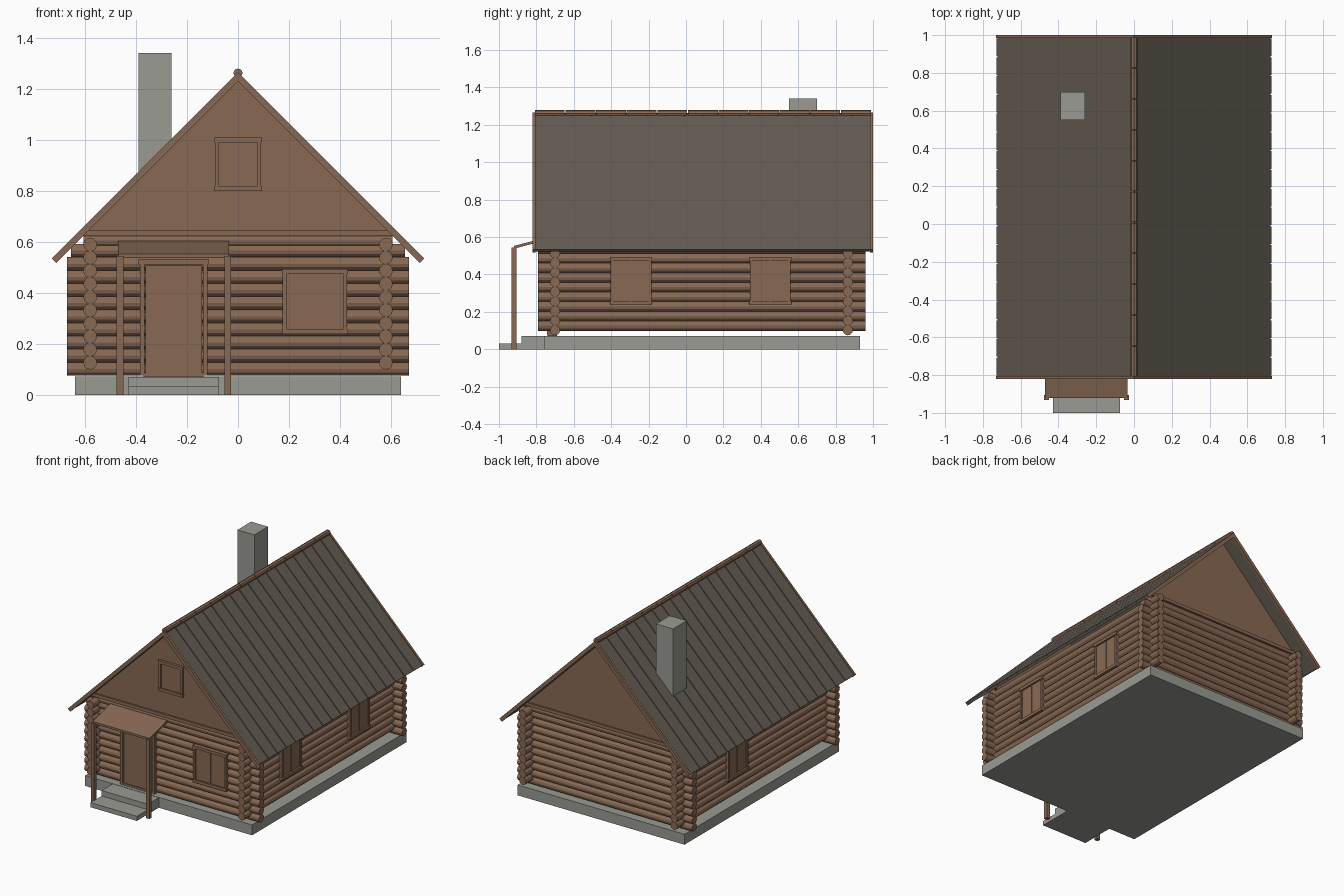
import bpy, bmesh, math
from mathutils import Matrix, Vector

if "Cube" in bpy.data.objects:
    bpy.data.objects.remove(bpy.data.objects["Cube"])


def lin(c):
    c /= 255
    return c / 12.92 if c < 0.04 else ((c + 0.055) / 1.055) ** 2.4


def material(name, r, g, b):
    m = bpy.data.materials.new(name)
    m.diffuse_color = (lin(r), lin(g), lin(b), 1)
    m.use_nodes = True
    m.node_tree.nodes["Principled BSDF"].inputs["Base Color"].default_value = m.diffuse_color
    return m


WOOD = material("brown wood", 136, 105, 84)
ROOF = material("dark roof", 99, 91, 82)
STONE = material("grey stone", 152, 155, 146)


def finish(name, bm, mat):
    bmesh.ops.recalc_face_normals(bm, faces=bm.faces)
    me = bpy.data.meshes.new(name)
    bm.to_mesh(me)
    bm.free()
    me.materials.append(mat)
    ob = bpy.data.objects.new(name, me)
    bpy.context.collection.objects.link(ob)
    return ob


def add_box(bm, x0, x1, y0, y1, z0, z1):
    size = (abs(x1 - x0), abs(y1 - y0), abs(z1 - z0))
    mid = Vector((x0 + x1, y0 + y1, z0 + z1)) / 2
    bmesh.ops.create_cube(bm, size=1, matrix=Matrix.Translation(mid) @ Matrix.Diagonal((*size, 1)))


def add_log(bm, axis, a, b, p, z, r=0.027, n=12):
    """Log along x or y from a to b; p is the position on the other axis."""
    if axis == 'x':
        mid, rot = Vector(((a + b) / 2, p, z)), Matrix.Rotation(math.pi / 2, 4, 'Y')
    else:
        mid, rot = Vector((p, (a + b) / 2, z)), Matrix.Rotation(math.pi / 2, 4, 'X')
    bmesh.ops.create_cone(bm, cap_ends=True, segments=n, radius1=r, radius2=r,
                          depth=b - a, matrix=Matrix.Translation(mid) @ rot)


def add_prism(bm, profile, a, b, axis='y'):
    """Extrude a closed profile along y (points x,z) or along x (points y,z)."""
    put = (lambda p, t: (p[0], t, p[1])) if axis == 'y' else (lambda p, t: (t, p[0], p[1]))
    lo = [bm.verts.new(put(p, a)) for p in profile]
    hi = [bm.verts.new(put(p, b)) for p in profile]
    bm.faces.new(lo)
    bm.faces.new(hi)
    n = len(profile)
    for i in range(n):
        bm.faces.new((lo[i], lo[(i + 1) % n], hi[(i + 1) % n], hi[i]))


def box(name, mat, *dims):
    bm = bmesh.new()
    add_box(bm, *dims)
    return finish(name, bm, mat)


def chevron(top, bottom, reach):
    """Roof cross-section at 45 degrees with ends cut square to the slope."""
    t = (top - bottom) / 2
    right = [(0, top), (reach, top - reach), (reach - t, bottom - reach + t), (0, bottom)]
    return right + [(-x, z) for x, z in right[2:0:-1]]


# foundation and steps
box("foundation", STONE, -0.64, 0.64, -0.76, 0.93, 0, 0.072)
box("upper_step", STONE, -0.43, -0.075, -0.88, -0.76, 0, 0.07)
box("lower_step", STONE, -0.43, -0.075, -1.0, -0.88, 0, 0.032)

# log walls, crossing at the corners
STEP = 0.0515
for name, y in (("front_logs", -0.70), ("back_logs", 0.865)):
    bm = bmesh.new()
    for i in range(11):
        half = 0.67 if i < 9 else (0.655 if i == 9 else 0.605)
        add_log(bm, 'x', -half, half, y, 0.102 + STEP * i - (0.012 if i == 10 else 0))
    finish(name, bm, WOOD)
for name, x in (("left_logs", -0.58), ("right_logs", 0.58)):
    bm = bmesh.new()
    for i in range(10):
        add_log(bm, 'y', -0.79, 0.96, x, 0.126 + STEP * i)
    finish(name, bm, WOOD)

# gables with a beam under each
for name, y0, y1, yb in (("front_gable", -0.725, -0.68, -0.735), ("back_gable", 0.845, 0.89, 0.90)):
    bm = bmesh.new()
    add_prism(bm, [(-0.61, 0.63), (0.61, 0.63), (0, 1.24)], y0, y1)
    finish(name, bm, WOOD)
    box(name + "_beam", WOOD, -0.605, 0.605, yb, (y0 + y1) / 2, 0.622, 0.645)

# roof slab with planks on top
bm = bmesh.new()
add_prism(bm, chevron(1.256, 1.234, 0.722), -0.812, 0.992)
finish("roof_slab", bm, ROOF)
bm = bmesh.new()
n = 18
pitch = 1.79 / n
for i in range(n):
    y = -0.805 + pitch * i
    add_prism(bm, chevron(1.263, 1.250, 0.728), y + 0.003, y + pitch - 0.003)
finish("roof_planks", bm, ROOF)

# boards along the gable edges of the roof
for name, y0, y1 in (("front_bargeboard", -0.82, -0.805), ("back_bargeboard", 0.985, 1.0)):
    bm = bmesh.new()
    add_prism(bm, chevron(1.265, 1.23, 0.73), y0, y1)
    finish(name, bm, WOOD)

# ridge cap in short lengths
bm = bmesh.new()
for i in range(11):
    y = -0.81 + 1.80 / 11 * i
    add_log(bm, 'y', y + 0.002, y + 1.80 / 11 - 0.002, 0, 1.262, 0.018, 8)
finish("ridge_cap", bm, WOOD)

# chimney
box("chimney", STONE, -0.39, -0.26, 0.55, 0.70, 0.8, 1.34)


def wall_box(bm, side, u0, u1, z0, z1, d0, d1):
    """Box on a wall: u runs along the wall, d is the distance outwards."""
    if side == 'front':
        add_box(bm, u0, u1, -d0, -d1, z0, z1)
    else:
        s = 1 if side == 'right' else -1
        add_box(bm, s * d0, s * d1, u0, u1, z0, z1)


def window(name, side, u0, u1, z0, z1, d):
    bm = bmesh.new()
    mid = (u0 + u1) / 2
    wall_box(bm, side, u0 + 0.012, u1 - 0.012, z0 + 0.01, z1 - 0.01, d - 0.03, d + 0.006)
    finish(name + "_shutters", bm, WOOD)
    bm = bmesh.new()
    for a in (u0 + 0.003, u1 - 0.018):
        wall_box(bm, side, a, a + 0.015, z0 + 0.015, z1 - 0.015, d - 0.03, d + 0.013)
    wall_box(bm, side, mid - 0.003, mid + 0.003, z0 + 0.015, z1 - 0.015, d - 0.03, d + 0.010)
    for a in (z0, z1 - 0.02):
        wall_box(bm, side, u0, u1, a, a + 0.02, d - 0.03, d + 0.018)
    finish(name + "_frame", bm, WOOD)


window("front_window", 'front', 0.172, 0.431, 0.238, 0.493, 0.727)
window("gable_window", 'front', -0.094, 0.094, 0.80, 1.01, 0.725)
window("right_window_front", 'right', -0.407, -0.182, 0.238, 0.493, 0.607)
window("right_window_back", 'right', 0.338, 0.563, 0.238, 0.493, 0.607)
window("left_window", 'left', 0.20, 0.425, 0.238, 0.493, 0.607)

# door with its frame and sill
box("door", WOOD, -0.362, -0.142, -0.733, -0.69, 0.085, 0.508)
bm = bmesh.new()
for x in (-0.385, -0.137):
    add_box(bm, x, x + 0.018, -0.742, -0.69, 0.075, 0.52)
add_box(bm, -0.39, -0.115, -0.746, -0.69, 0.512, 0.532)
add_box(bm, -0.37, -0.135, -0.738, -0.69, 0.072, 0.086)
finish("door_frame", bm, WOOD)

# porch roof and posts
bm = bmesh.new()
add_prism(bm, [(-0.92, 0.553), (-0.71, 0.607), (-0.71, 0.593), (-0.92, 0.538)], -0.47, -0.035, 'x')
finish("porch_roof", bm, WOOD)
for name, x in (("left_porch_post", -0.476), ("right_porch_post", -0.053)):
    box(name, WOOD, x, x + 0.026, -0.932, -0.906, 0, 0.545)
